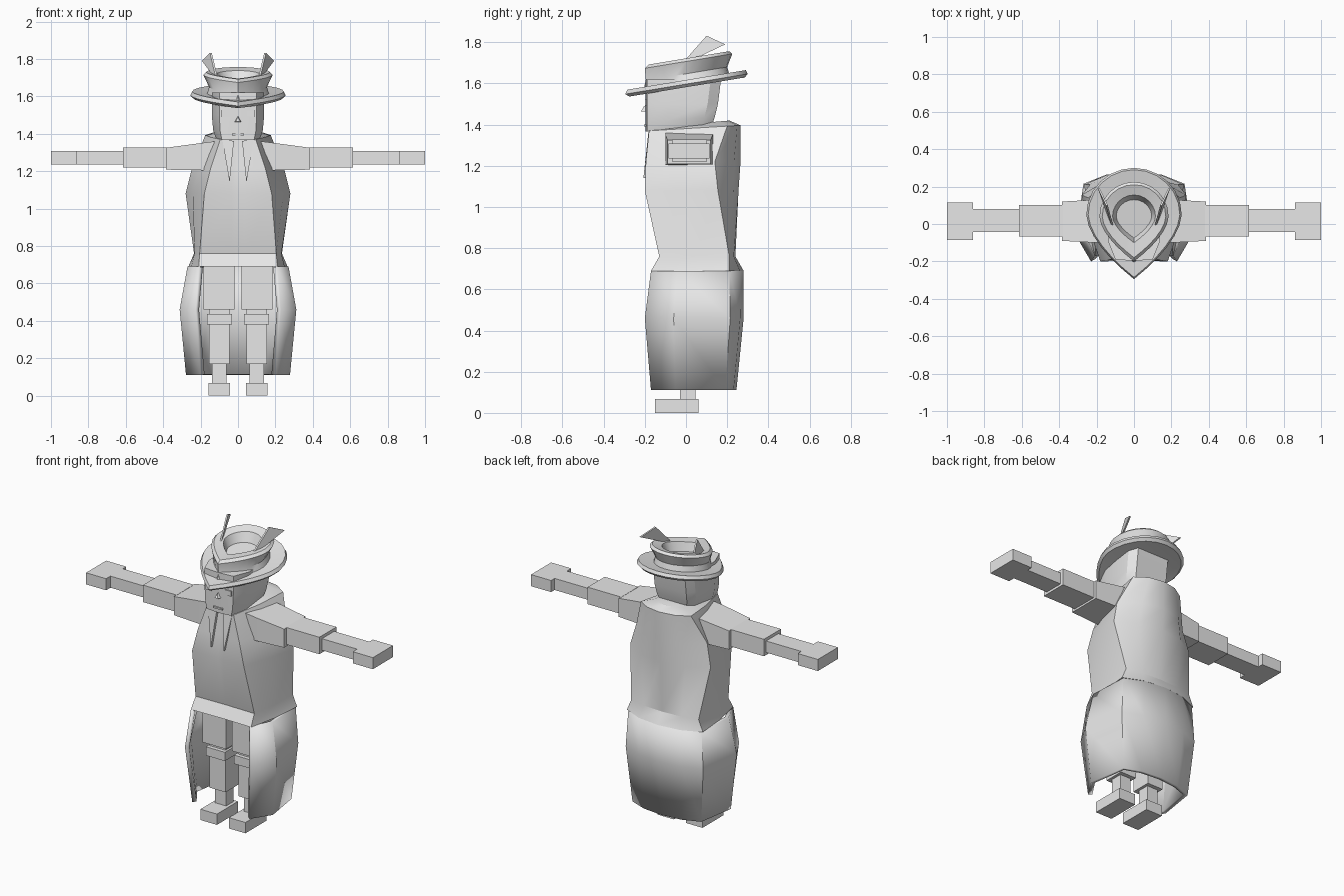
import bpy, bmesh, math

if "Cube" in bpy.data.objects:
    bpy.data.objects.remove(bpy.data.objects["Cube"])

grey = bpy.data.materials.new("plain_grey")
grey.diffuse_color = (0.8, 0.8, 0.8, 1)
grey.use_nodes = True
grey.node_tree.nodes["Principled BSDF"].inputs["Base Color"].default_value = grey.diffuse_color


def finish(name, bm, smooth=True):
    bmesh.ops.recalc_face_normals(bm, faces=bm.faces)
    me = bpy.data.meshes.new(name)
    bm.to_mesh(me)
    bm.free()
    me.materials.append(grey)
    ob = bpy.data.objects.new(name, me)
    bpy.context.collection.objects.link(ob)
    if smooth:
        bpy.ops.object.select_all(action='DESELECT')
        ob.select_set(True)
        bpy.context.view_layer.objects.active = ob
        bpy.ops.object.shade_smooth_by_angle(angle=math.radians(28))
    return ob


def mirror(half):
    """Half outline (front to back, x >= 0) to a full outline."""
    return half + [(-p[0],) + tuple(p[1:]) for p in reversed(half) if p[0] > 1e-6]


def loft(name, rings, closed=True, caps=(True, True), smooth=True):
    bm = bmesh.new()
    vs = [[bm.verts.new(p) for p in r] for r in rings]
    n = len(vs[0])
    for a, b in zip(vs, vs[1:]):
        for i in range(n if closed else n - 1):
            j = (i + 1) % n
            bm.faces.new((a[i], a[j], b[j], b[i]))
    if caps[0]:
        bm.faces.new(vs[0])
    if caps[1]:
        bm.faces.new(vs[-1])
    return finish(name, bm, smooth)


def box(name, x, y, z):
    return loft(name, [[(x[0], y[0], h), (x[1], y[0], h), (x[1], y[1], h), (x[0], y[1], h)]
                       for h in z], smooth=False)


def section(x, s, y, z):
    """Rectangular arm section across x."""
    return [(s * x, y[0], z[0]), (s * x, y[1], z[0]), (s * x, y[1], z[1]), (s * x, y[0], z[1])]


# Coat body: height, front y, front corner x, back corner (x, y), back centre y, top tilt
body = [(0.69, -0.17, 0.21, 0.265, 0.21, 0.28, 0),
        (0.76, -0.13, 0.205, 0.235, 0.21, 0.24, 0),
        (1.08, -0.20, 0.18, 0.28, 0.155, 0.255, 0),
        (1.22, -0.195, 0.145, 0.245, 0.14, 0.265, 0),
        (1.37, -0.18, 0.095, 0.175, 0.20, 0.265, 0.06),
        (1.385, -0.15, 0.07, 0.10, 0.17, 0.21, 0.09)]
rings = []
for z, f, fx, bx, by, b, tilt in body:
    dent = 0.02 if z > 1.1 else 0.004
    half = [(0, f + dent), (0.035, f + dent * 0.7), (fx, f), ((fx + bx) / 2 + 0.012, (f + by) / 2),
            (bx, by), (bx * 0.55, by * 0.25 + b * 0.75), (0, b)]
    rings.append([(x, y, z + tilt * (y + 0.18)) for x, y in mirror(half)])
loft("coat_body", rings)

# Open-fronted coat skirt
skirt = [(0.69, 0.21, -0.17, 0.27, -0.04, 0.255, 0.21, 0.28),
         (0.46, 0.23, -0.20, 0.312, -0.06, 0.27, 0.215, 0.28),
         (0.11, 0.20, -0.17, 0.278, -0.05, 0.24, 0.19, 0.245)]
rings = []
for z, fx, fy, sx, sy, bx, by, b in skirt:
    half = [(fx, fy, z), (sx, sy, z), (bx, by, z), (bx * 0.55, by * 0.25 + b * 0.75, z), (0, b, z)]
    rings.append(mirror(half))
ob = loft("coat_skirt", rings, closed=False, caps=(False, False))
mod = ob.modifiers.new("cloth", 'SOLIDIFY')
mod.thickness = 0.025
# the thickness goes towards the body axis
mod.offset = -1 if sum(p.normal.dot(p.center) for p in ob.data.polygons) > 0 else 1

for s, side in ((1, "left"), (-1, "right")):
    def sx(a, b):
        return sorted((s * a, s * b))
    # Legs
    box(side + "_thigh", sx(0.02, 0.185), (-0.09, 0.09), (0.46, 0.72))
    box(side + "_shin", sx(0.045, 0.155), (-0.06, 0.07), (0.17, 0.46))
    box(side + "_knee", sx(0.032, 0.165), (-0.085, 0.07), (0.38, 0.435))
    box(side + "_ankle", sx(0.062, 0.138), (-0.03, 0.045), (0.06, 0.18))
    box(side + "_foot", sx(0.042, 0.157), (-0.15, 0.06), (0, 0.068))
    # Arms
    loft(side + "_shoulder_sleeve", [section(0.12, s, (-0.10, 0.13), (1.20, 1.36)),
                                     section(0.20, s, (-0.10, 0.13), (1.205, 1.35)),
                                     section(0.385, s, (-0.09, 0.12), (1.208, 1.325))], smooth=False)
    box(side + "_cuff_sleeve", sx(0.38, 0.615), (-0.068, 0.102), (1.22, 1.327))
    box(side + "_forearm", sx(0.61, 0.865), (-0.042, 0.08), (1.235, 1.308))
    box(side + "_hand", sx(0.86, 1.0), (-0.085, 0.115), (1.235, 1.308))
    # Coat lapel
    loft(side + "_lapel", [[(s * x, y + d, z) for x, y, z in
                            ((0.085, -0.178, 1.375), (0.022, -0.183, 1.36), (0.045, -0.207, 1.14))]
                           for d in (0, 0.03)], smooth=False)
    # Eye
    box(side + "_eye", sx(0.045, 0.09), (-0.199, -0.190), (1.492, 1.525))
    # Hat feather
    loft(side + "_feather", [[(s * (x + d), y, z) for x, y, z in
                              ((0.11, -0.03, 1.685), (0.145, 0.10, 1.832), (0.188, 0.19, 1.79))]
                             for d in (-0.005, 0.005)], smooth=False)

# Head and neck
head = []
for z, k, back, tilt in ((1.378, 0.86, 0.13, 0.12), (1.42, 0.95, 0.14, 0.08),
                         (1.50, 1, 0.155, 0), (1.62, 1, 0.17, 0)):
    half = [(0, -0.197), (0.1 * k, -0.19), (0.14 * k, -0.09), (0.14 * k, back - 0.05), (0.11 * k, back), (0, back)]
    head.append([(x, y, z + tilt * (y + 0.1)) for x, y in mirror(half)])
loft("head", head)
box("neck", (-0.065, 0.065), (-0.09, 0.11), (1.33, 1.44))
loft("nose", [[(-0.02, -0.19, 1.462), (0.02, -0.19, 1.462), (0, -0.19, 1.498)],
              [(-0.012, -0.218, 1.465), (0.012, -0.218, 1.465), (0, -0.205, 1.488)]], smooth=False)
box("mouth", (-0.032, 0.032), (-0.204, -0.190), (1.392, 1.402))


# Hat: egg-shaped outlines pointed at the front, on a tilted plane
def egg(w, yc, back, front, h, n=6):
    half = []
    for i in range(n + 1):
        u = 1 - i / n
        half.append((w * (1 - u ** 1.7), yc - front * u))
    for i in range(1, n + 1):
        t = math.pi / 2 * i / n
        half.append((w * math.cos(t) if i < n else 0, yc + back * math.sin(t)))
    return [(x, y, 1.582 + 0.165 * y + h) for x, y in mirror(half)]


loft("hat", [egg(0.13, 0.02, 0.16, 0.20, 0.015),
             egg(0.24, 0.05, 0.235, 0.325, 0.0),
             egg(0.255, 0.05, 0.25, 0.345, 0.015),
             egg(0.245, 0.05, 0.24, 0.335, 0.035),
             egg(0.165, 0.02, 0.19, 0.225, 0.03),
             egg(0.155, 0.02, 0.18, 0.215, 0.065),
             egg(0.185, 0.04, 0.185, 0.24, 0.125),
             egg(0.17, 0.04, 0.17, 0.22, 0.14),
             egg(0.115, 0.04, 0.115, 0.14, 0.13),
             egg(0.095, 0.04, 0.09, 0.115, 0.075)])
